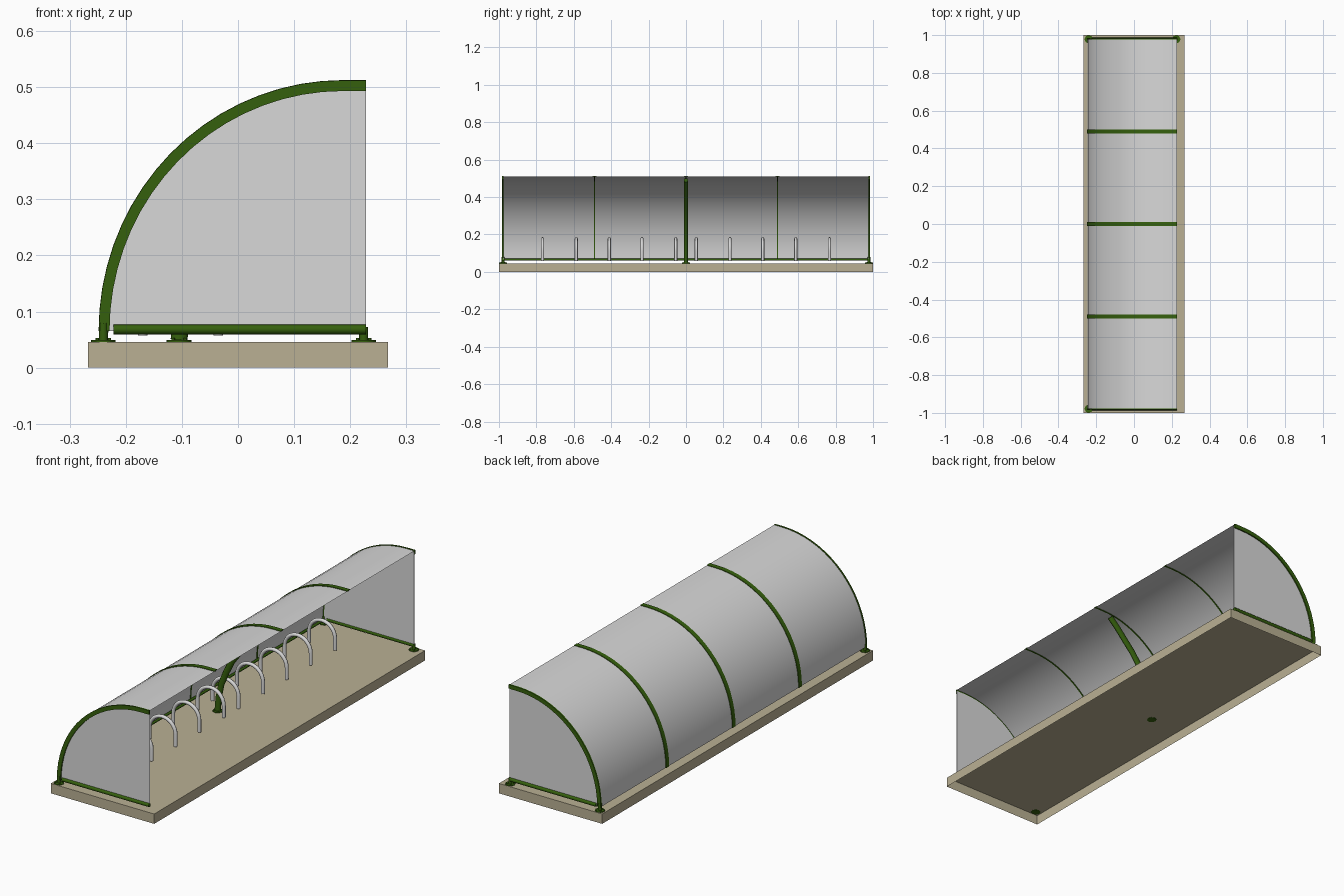
import bpy, bmesh, math

if "Cube" in bpy.data.objects:
    bpy.data.objects.remove(bpy.data.objects["Cube"])


def material(name, rgb):
    m = bpy.data.materials.new(name)
    m.diffuse_color = (*rgb, 1)
    m.use_nodes = True
    m.node_tree.nodes["Principled BSDF"].inputs["Base Color"].default_value = m.diffuse_color
    return m


TAN = material("tan concrete", (0.49, 0.435, 0.295))
GREEN = material("green paint", (0.036, 0.118, 0.004))
GREY = material("grey sheet", (0.69, 0.69, 0.69))
STEEL = material("light steel", (0.69, 0.69, 0.69))

CX, CZ = 0.187, 0.065    # centre of the roof curve
FRONT = 0.228            # open edge of the roof
END = 0.977              # end frames


def arc(r, n=18):
    """Quarter ellipse in x/z (r is the height), then a short flat lip."""
    rx = r - 0.012
    pts = [(CX - rx * math.cos(math.pi / 2 * i / n),
            CZ + r * math.sin(math.pi / 2 * i / n)) for i in range(n + 1)]
    return pts + [(FRONT, CZ + r)]


def mesh_object(name, bm, mat):
    bmesh.ops.recalc_face_normals(bm, faces=bm.faces)
    me = bpy.data.meshes.new(name)
    bm.to_mesh(me)
    bm.free()
    me.materials.append(mat)
    ob = bpy.data.objects.new(name, me)
    bpy.context.collection.objects.link(ob)
    return ob


def smooth(ob, deg):
    bpy.ops.object.select_all(action='DESELECT')
    ob.select_set(True)
    bpy.context.view_layer.objects.active = ob
    bpy.ops.object.shade_smooth_by_angle(angle=math.radians(deg))


def tube(name, pts, r, mat, y=0.0, flat=1.0):
    """Round bar along a 3D path, optionally flattened in y."""
    cu = bpy.data.curves.new(name, 'CURVE')
    cu.dimensions = '3D'
    cu.bevel_depth = r
    cu.bevel_resolution = 2
    cu.use_fill_caps = True
    sp = cu.splines.new('POLY')
    sp.points.add(len(pts) - 1)
    for p, c in zip(sp.points, pts):
        p.co = (*c, 1)
    cu.materials.append(mat)
    ob = bpy.data.objects.new(name, cu)
    bpy.context.collection.objects.link(ob)
    ob.location.y = y
    ob.scale.y = flat
    bpy.ops.object.select_all(action='DESELECT')
    ob.select_set(True)
    bpy.context.view_layer.objects.active = ob
    bpy.ops.object.convert(target='MESH')
    smooth(bpy.context.view_layer.objects.active, 50)


def band(name, r0, r1, y0, y1, mat):
    """Flat strip bent along the roof curve."""
    bm = bmesh.new()
    rings = []
    for (x0, z0), (x1, z1) in zip(arc(r0), arc(r1)):
        rings.append([bm.verts.new(c) for c in
                      ((x0, y0, z0), (x0, y1, z0), (x1, y1, z1), (x1, y0, z1))])
    for a, b in zip(rings, rings[1:]):
        for i in range(4):
            j = (i + 1) % 4
            bm.faces.new((a[i], a[j], b[j], b[i]))
    bm.faces.new(rings[0])
    bm.faces.new(rings[-1])
    smooth(mesh_object(name, bm, mat), 40)


def foot(name, x, y, top):
    """Round flange with four bolts and a short post."""
    tube(name + "_flange", [(x, y, 0.045), (x, y, 0.0495)], 0.022, GREEN)
    tube(name + "_post", [(x, y, 0.046), (x, y, top)], 0.008, GREEN)
    for k in range(4):
        a = math.pi / 4 + k * math.pi / 2
        bx, by = x + 0.015 * math.cos(a), y + 0.015 * math.sin(a)
        tube(name + "_bolt", [(bx, by, 0.048), (bx, by, 0.0525)], 0.003, GREEN)


# Ground slab, hollow and open underneath
bm = bmesh.new()
bmesh.ops.create_cube(bm, size=1)
for v in bm.verts:
    v.co = (v.co.x * 0.534, v.co.y * 2, (v.co.z + 0.5) * 0.046)
slab = mesh_object("slab", bm, TAN)
bm = bmesh.new()
bm.from_mesh(slab.data)
under = [f for f in bm.faces if f.normal.z < -0.5]
bmesh.ops.delete(bm, geom=under, context='FACES_ONLY')
bm.to_mesh(slab.data)
bm.free()

# Roof sheet in four bays
bm = bmesh.new()
rows = [[bm.verts.new((x, y, z)) for x, z in arc(0.4445)]
        for y in (-0.981, -0.735, -0.49, -0.245, 0, 0.245, 0.49, 0.735, 0.981)]
for a, b in zip(rows, rows[1:]):
    for i in range(len(a) - 1):
        bm.faces.new((a[i], a[i + 1], b[i + 1], b[i]))
smooth(mesh_object("roof_sheet", bm, GREY), 40)

# Inner ribs: wide strip on the outside, narrow strip inside
for y in (-0.49, 0, 0.49):
    band("roof_rib", 0.4448, 0.4475, y - 0.011, y + 0.011, GREEN)
    band("rib_inner_strip", 0.442, 0.4446, y - 0.003, y + 0.003, GREEN)

# End panels with their frames
for s in (-1, 1):
    bm = bmesh.new()
    outline = arc(0.438) + [(FRONT, CZ)]
    face = bm.faces.new([bm.verts.new((x, s * END, z)) for x, z in outline])
    ext = bmesh.ops.extrude_face_region(bm, geom=[face])
    for v in ext["geom"]:
        if isinstance(v, bmesh.types.BMVert):
            v.co.y -= s * 0.003
    mesh_object("end_panel", bm, GREY)
    y0, y1 = sorted((s * 0.976, s * 0.983))
    band("end_rib", 0.428, 0.447, y0, y1, GREEN)
    tube("end_bottom_rail", [(-0.222, 0, 0.068), (FRONT, 0, 0.068)], 0.0085,
         GREEN, s * 0.978)

# Rear bottom rail
tube("rear_rail", [(-0.236, -END, 0.066), (-0.236, END, 0.066)], 0.006, GREEN)

# Feet: two rear corners, one front corner, one under the centre brace
foot("rear_foot_a", -0.24, -0.978, 0.08)
foot("rear_foot_b", -0.24, 0.978, 0.08)
foot("front_foot", 0.224, 0.978, 0.072)
foot("brace_foot", -0.105, 0, 0.06)

# Curved centre brace from the floor up to the roof, deeper than wide
tube("centre_brace", [(-0.105, 0, 0.05), (-0.1, 0, 0.11), (-0.085, 0, 0.18),
                      (-0.06, 0, 0.24), (-0.03, 0, 0.3), (0.01, 0, 0.355),
                      (0.057, 0, 0.405), (0.1, 0, 0.452), (0.14, 0, 0.49)],
     0.015, GREEN, 0, 0.75)

# Bicycle hoops
R = 0.0675
for yh in (0.055, 0.235, 0.41, 0.587, 0.767):
    for s in (-1, 1):
        path = [(-0.17, 0, 0.057)]
        path += [(-0.1025 - R * math.cos(math.pi * i / 14), 0,
                  0.110 + R * math.sin(math.pi * i / 14)) for i in range(15)]
        path.append((-0.035, 0, 0.057))
        tube("bike_hoop", path, 0.0085, STEEL, s * yh)
